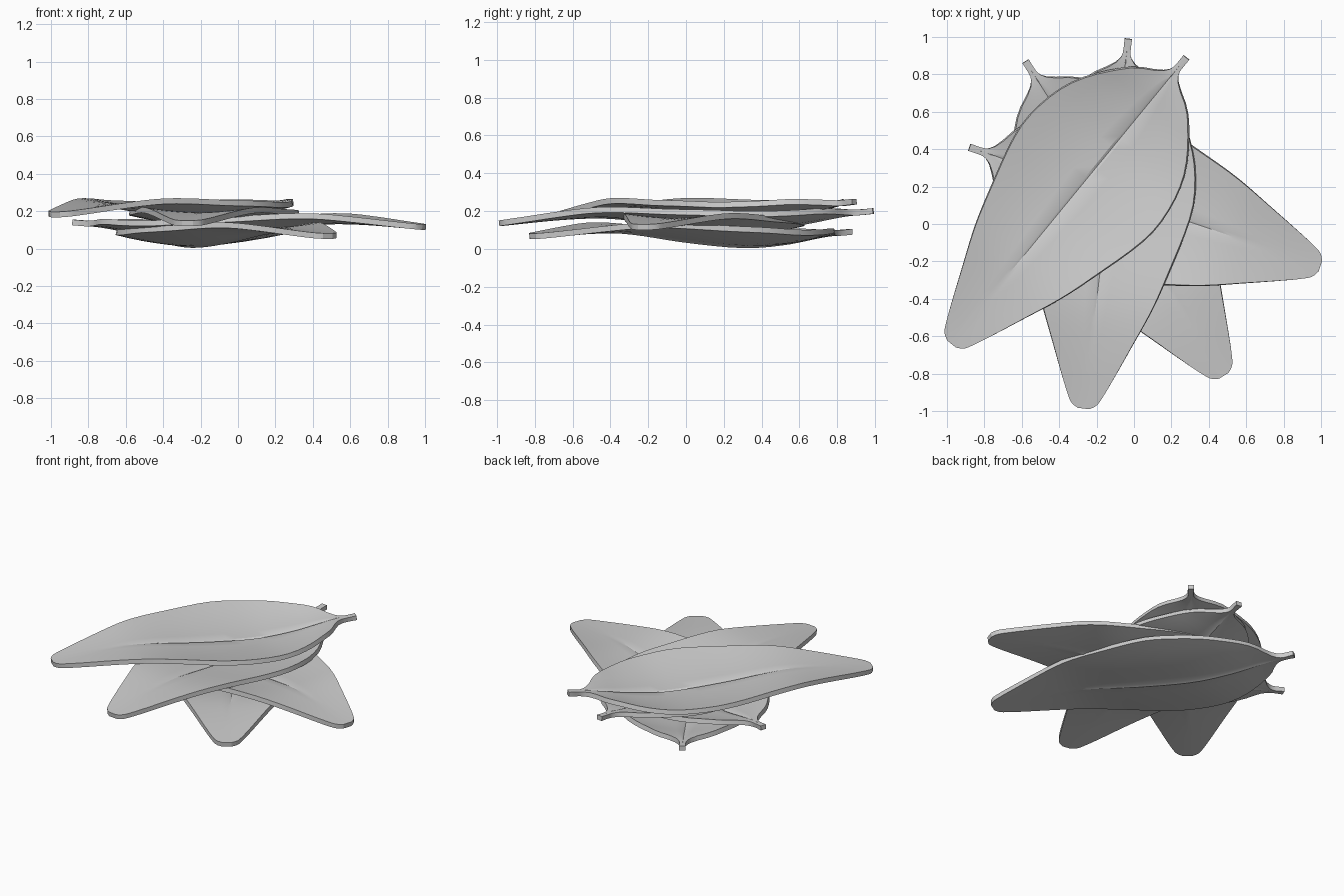
import bpy, bmesh, math
from mathutils import Vector

if "Cube" in bpy.data.objects:
    bpy.data.objects.remove(bpy.data.objects["Cube"])

LENGTH = 1.97
THICK = 0.03

# Leaf profiles: (distance from stem end, value)
WIDTH = [(0, .02), (.08, .02), (.12, .042), (.15, .078), (.18, .13), (.216, .185),
         (.34, .295), (.46, .375), (.57, .42), (.7, .447), (.83, .453), (.97, .43),
         (1.17, .375), (1.4, .305), (1.64, .207), (1.8, .14), (1.9, .095), (1.95, .065), (1.97, .03)]
SPINE = [(0, .09), (.15, .078), (.4, .036), (.65, .019), (1.0, .045),
         (1.4, .094), (1.65, .092), (1.97, .067)]
CUP = [(0, 0), (.1, 0), (.3, .035), (.7, .065), (1.0, .055), (1.4, .028), (1.75, .008), (1.97, 0)]
VEIN = [(0, 0), (.1, .001), (.25, .006), (1.2, .006), (1.68, 0), (1.97, 0)]


def sample(keys, s):
    """Smooth (Hermite) interpolation through the key points."""
    n = len(keys)

    def slope(i):
        a, b = keys[max(i - 1, 0)], keys[min(i + 1, n - 1)]
        return (b[1] - a[1]) / (b[0] - a[0])
    for i in range(n - 1):
        (x0, y0), (x1, y1) = keys[i], keys[i + 1]
        if s <= x1 or i == n - 2:
            h = x1 - x0
            t = min(max((s - x0) / h, 0), 1)
            return ((2*t**3 - 3*t**2 + 1) * y0 + (t**3 - 2*t**2 + t) * h * slope(i)
                    + (3*t**2 - 2*t**3) * y1 + (t**3 - t**2) * h * slope(i + 1))


def make_leaf(name, stem, tip, stem_lift, tip_lift):
    stem, tip = Vector(stem), Vector(tip)
    u = (tip - stem).normalized()
    side = Vector((u.y, -u.x))
    length = (tip - stem).length
    bm = bmesh.new()
    rows, steps = [], 44
    for i in range(steps + 1):
        t = i / steps
        t -= 0.7 * math.sin(2 * math.pi * t) / (2 * math.pi)   # denser at both ends
        s = t * LENGTH
        w, cup, vein = sample(WIDTH, s), sample(CUP, s), sample(VEIN, s)
        z = sample(SPINE, s) + stem_lift + (tip_lift - stem_lift) * t
        half = [min(.016, w * .1)] + [w * f for f in (.2, .4, .6, .8, 1)]
        row = []
        for p in [-h for h in reversed(half)] + [0] + half:
            xy = stem + u * (t * length) + side * p
            dz = cup * abs(p / w) ** 1.6 + (vein if p else 0)
            row.append(bm.verts.new((xy.x, xy.y, z + dz)))
        rows.append(row)
    for a, b in zip(rows, rows[1:]):
        for j in range(len(a) - 1):
            bm.faces.new((a[j], a[j + 1], b[j + 1], b[j]))
    bmesh.ops.recalc_face_normals(bm, faces=bm.faces)
    me = bpy.data.meshes.new(name)
    bm.to_mesh(me)
    bm.free()
    ob = bpy.data.objects.new(name, me)
    bpy.context.collection.objects.link(ob)
    bpy.ops.object.select_all(action='DESELECT')
    bpy.context.view_layer.objects.active = ob
    ob.select_set(True)
    # Give the blade its thickness, keep the rim crisp
    mod = ob.modifiers.new("thickness", 'SOLIDIFY')
    mod.thickness, mod.offset = THICK, 0
    bpy.ops.object.modifier_apply(modifier=mod.name)
    bpy.ops.object.shade_smooth_by_angle(angle=math.radians(25))


# Four copies of the leaf, stacked and fanned from bottom to top
make_leaf("leaf_bottom", (-.58, .87), (.48, -.81), 0, 0)
make_leaf("leaf_lower", (-.88, .41), (.995, -.225), .05, .048)
make_leaf("leaf_upper", (-.03, .99), (-.27, -.985), .11, .068)
make_leaf("leaf_top", (.28, .89), (-.975, -.64), .16, .115)
